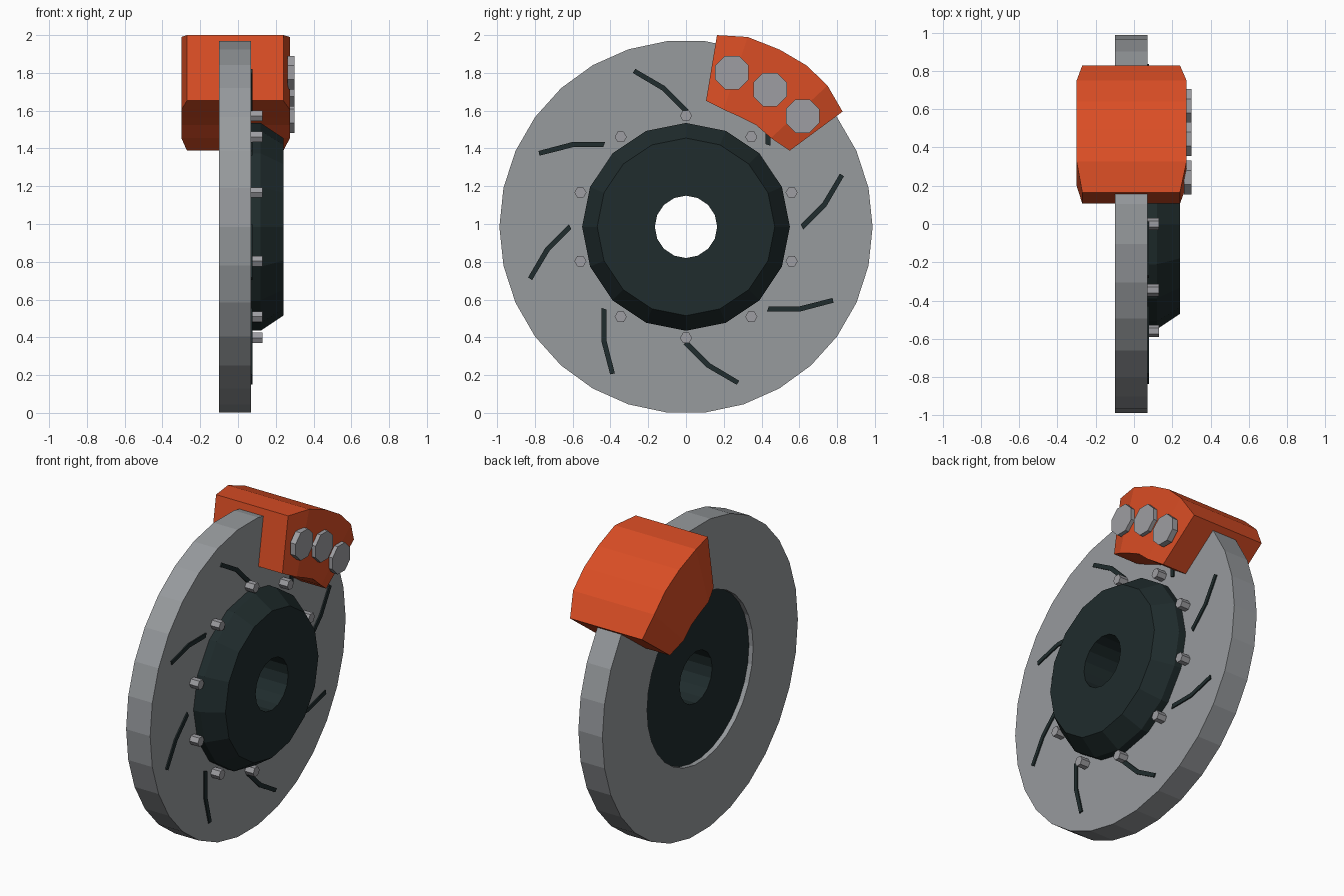
import bpy, bmesh, math

if "Cube" in bpy.data.objects:
    bpy.data.objects.remove(bpy.data.objects["Cube"])

CZ = 0.985  # height of the wheel axis (runs along x)


def material(name, rgb):
    m = bpy.data.materials.new(name)
    m.diffuse_color = (*rgb, 1)
    m.use_nodes = True
    m.node_tree.nodes["Principled BSDF"].inputs["Base Color"].default_value = m.diffuse_color
    return m


STEEL = material("steel grey", (0.31, 0.325, 0.34))
BOLT = material("bolt grey", (0.34, 0.34, 0.36))
DARK = material("dark green grey", (0.014, 0.025, 0.026))
ORANGE = material("orange", (0.70, 0.075, 0.018))


def finish(bm, name, mat):
    bmesh.ops.recalc_face_normals(bm, faces=bm.faces)
    me = bpy.data.meshes.new(name)
    bm.to_mesh(me)
    bm.free()
    me.materials.append(mat)
    ob = bpy.data.objects.new(name, me)
    bpy.context.collection.objects.link(ob)
    return ob


def revolve(name, profile, n, mat):
    """Spin a closed (x, radius) profile around the axle."""
    bm = bmesh.new()
    rings = []
    for i in range(n):
        a = math.tau * i / n
        rings.append([bm.verts.new((x, r * math.cos(a), CZ + r * math.sin(a)))
                      for x, r in profile])
    k = len(profile)
    for i in range(n):
        p, q = rings[i], rings[(i + 1) % n]
        for j in range(k):
            bm.faces.new((p[j], p[(j + 1) % k], q[(j + 1) % k], q[j]))
    return finish(bm, name, mat)


def plate(name, pts, x0, x1, mat):
    """Extrude a (y, z) outline along x."""
    bm = bmesh.new()
    a = [bm.verts.new((x0, y, z)) for y, z in pts]
    b = [bm.verts.new((x1, y, z)) for y, z in pts]
    n = len(pts)
    bm.faces.new(a)
    bm.faces.new(b)
    for i in range(n):
        j = (i + 1) % n
        bm.faces.new((a[i], a[j], b[j], b[i]))
    return finish(bm, name, mat)


def polygon(y, z, r, n, start=0.0):
    return [(y + r * math.cos(start + math.tau * i / n),
             z + r * math.sin(start + math.tau * i / n)) for i in range(n)]


# Rotor ring and the dark centre hat
revolve("rotor_ring", [(-0.10, 0.536), (-0.10, 0.988), (0.07, 0.988), (0.07, 0.536)], 30, STEEL)
revolve("rotor_hat", [(-0.07, 0.165), (-0.07, 0.55), (0.12, 0.55), (0.24, 0.47), (0.24, 0.165)],
        16, DARK)

# Ten hexagonal bolts around the hat
for i in range(10):
    a = math.pi / 2 + math.tau * i / 10
    plate(f"hat_bolt_{i + 1}", polygon(0.588 * math.cos(a), CZ + 0.588 * math.sin(a), 0.032, 6),
          0.06, 0.13, BOLT)

# Eight bent slots on the outer face
SLOT = [(0.608, 0.012), (0.722, 0.126), (0.815, 0.282),
        (0.836, 0.268), (0.744, 0.110), (0.620, -0.014)]
for i in range(8):
    c, s = math.cos(math.tau * i / 8), math.sin(math.tau * i / 8)
    plate(f"rotor_slot_{i + 1}", [(y * c - z * s, CZ + y * s + z * c) for y, z in SLOT],
          0.066, 0.078, DARK)

# Caliper: six columns across its arc, with the end columns narrower
OUTER = [(0.164, 2.0), (0.327, 1.99), (0.496, 1.923), (0.639, 1.839), (0.749, 1.733), (0.829, 1.595)]
INNER = [(0.106, 1.653), (0.20, 1.605), (0.29, 1.565), (0.37, 1.525), (0.45, 1.455), (0.549, 1.388)]
bm = bmesh.new()
cols = []
for i, (o, n) in enumerate(zip(OUTER, INNER)):
    x0, x1 = (-0.27, 0.24) if i in (0, 5) else (-0.30, 0.275)
    cols.append([bm.verts.new(p) for p in
                 ((x0, *o), (x1, *o), (x1, *n), (x0, *n))])
for p, q in zip(cols, cols[1:]):
    for j in range(4):
        k = (j + 1) % 4
        bm.faces.new((p[j], p[k], q[k], q[j]))
bm.faces.new(cols[0])
bm.faces.new(cols[-1])
finish(bm, "caliper", ORANGE)

# Three octagonal piston caps on the caliper
for i, (y, z) in enumerate([(0.243, 1.802), (0.445, 1.712), (0.617, 1.571)]):
    plate(f"piston_cap_{i + 1}", polygon(y, z, 0.096, 8, math.pi / 8), 0.262, 0.30, BOLT)
